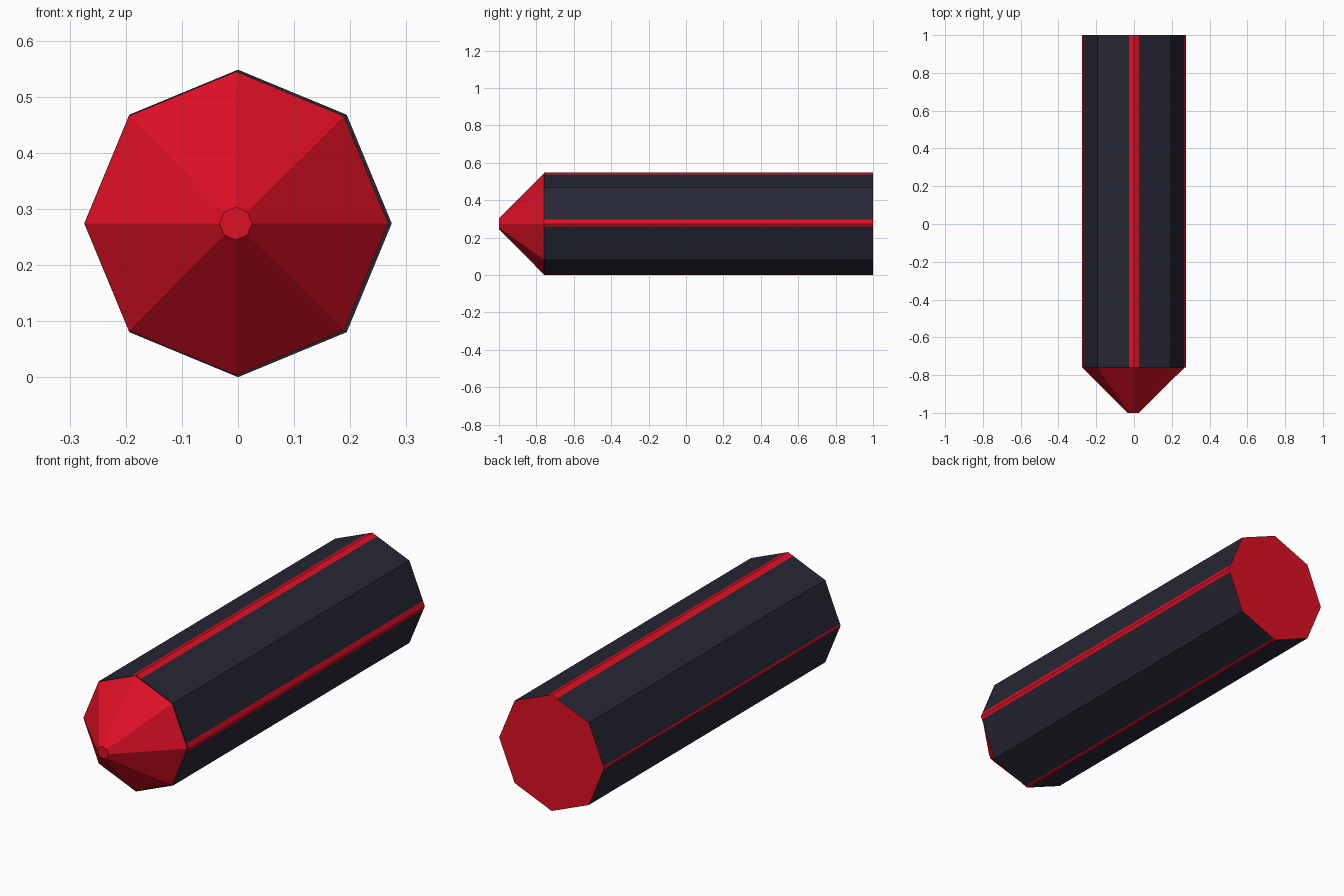
import bpy, math
from mathutils import Vector

if "Cube" in bpy.data.objects:
    bpy.data.objects.remove(bpy.data.objects["Cube"])

R = 0.274
ZC = 0.274


def material(name, rgb):
    m = bpy.data.materials.new(name)
    m.diffuse_color = (*rgb, 1)
    m.use_nodes = True
    m.node_tree.nodes["Principled BSDF"].inputs["Base Color"].default_value = m.diffuse_color
    return m


red = material("red wax", (0.73, 0.005, 0.018))
dark = material("dark paper", (0.02, 0.02, 0.036))


def make(name, verts, faces, mats, indices):
    me = bpy.data.meshes.new(name)
    me.from_pydata(verts, [], faces)
    for m in mats:
        me.materials.append(m)
    for p, i in zip(me.polygons, indices):
        p.material_index = i
    ob = bpy.data.objects.new(name, me)
    bpy.context.collection.objects.link(ob)
    return ob


def corner(k, r, x=0.0):
    a = k * math.pi / 4
    return Vector((x + r * math.cos(a), 0, ZC + r * math.sin(a)))


def at_y(p, y):
    return (p.x, y, p.z)


# Wax core with a blunt cone tip
rings = [(-1.0, 0.029, -0.004), (-0.76, R - 0.0035, -0.003), (0.995, R - 0.0035, -0.003)]
verts = [at_y(corner(k, r, x), y) for y, r, x in rings for k in range(8)]
faces = [(i * 8 + k, i * 8 + (k + 1) % 8, i * 8 + 8 + (k + 1) % 8, i * 8 + 8 + k)
         for i in range(2) for k in range(8)]
faces = [tuple(reversed(f)) for f in faces]
faces += [tuple(range(8)), tuple(reversed(range(16, 24)))]
make("wax_core", verts, faces, [red], [0] * len(faces))

# Paper wrapper outline: octagon with narrow strips beside the four axis corners
# corner index: (strip share of the edge before the corner, share after it)
strips = {0: (0.08, 0.12), 2: (0.13, 0.14), 4: (0.04, 0.03), 6: (0.05, 0.05)}
outline, colours = [], []      # colours[i] belongs to the edge from point i to i+1
for k in range(8):
    c = corner(k, R)
    if k in strips:
        before, after = strips[k]
        outline += [c.lerp(corner(k - 1, R), before), c, c.lerp(corner(k + 1, R), after)]
        colours += [1, 1, 0]
    else:
        outline.append(c)
        colours.append(0)
n = len(outline)
verts = [at_y(p, -0.76) for p in outline] + [at_y(p, 1.0) for p in outline]
faces = [(i, n + i, n + (i + 1) % n, (i + 1) % n) for i in range(n)]
# Front lip is dark, back end is red
faces += [tuple(range(n)), tuple(reversed(range(n, 2 * n)))]
make("paper_wrapper", verts, faces, [dark, red], colours + [0, 1])
